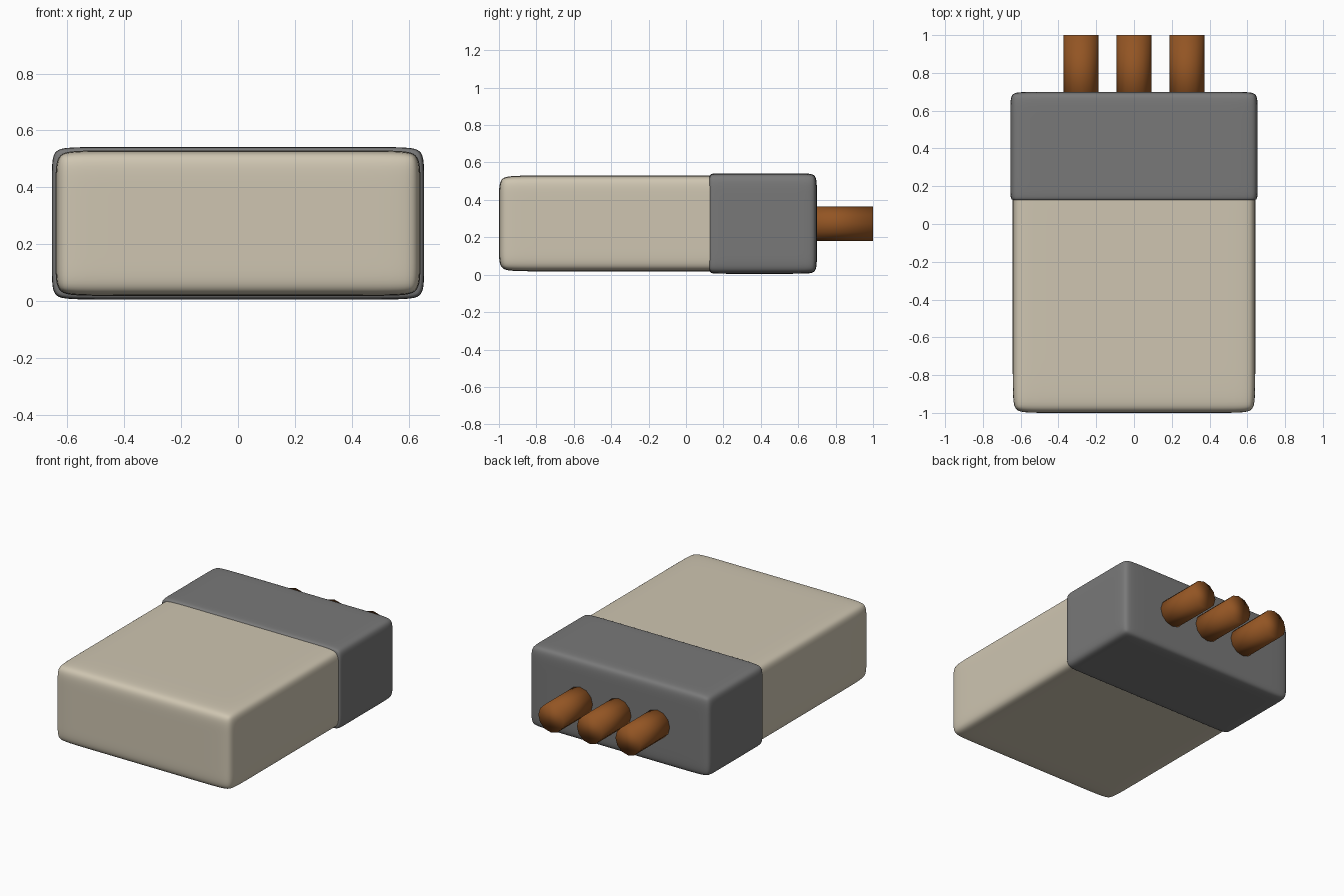
import bpy
import bmesh
from math import pi
from mathutils import Matrix, Vector

default = bpy.data.objects.get("Cube")
if default:
    bpy.data.objects.remove(default, do_unlink=True)


def make_material(name, color):
    mat = bpy.data.materials.new(name)
    mat.use_nodes = True
    mat.diffuse_color = color
    bsdf = mat.node_tree.nodes["Principled BSDF"]
    bsdf.inputs["Base Color"].default_value = color
    bsdf.inputs["Roughness"].default_value = 0.6
    return mat


def add_object(name, bm, mat):
    for face in bm.faces:
        face.smooth = True
    mesh = bpy.data.meshes.new(name)
    bm.to_mesh(mesh)
    bm.free()
    mesh.materials.append(mat)
    obj = bpy.data.objects.new(name, mesh)
    bpy.context.collection.objects.link(obj)
    return obj


def soft_box(name, low, high, low_margin, high_margin, mat):
    """Box with supporting edge loops, softened by subdivision."""
    low, high = Vector(low), Vector(high)
    bm = bmesh.new()
    bmesh.ops.create_cube(bm, size=1)
    bmesh.ops.scale(bm, vec=high - low, verts=bm.verts)
    bmesh.ops.translate(bm, vec=(low + high) / 2, verts=bm.verts)
    for axis in range(3):
        normal = Vector((0, 0, 0))
        normal[axis] = 1
        for cut in (low[axis] + low_margin[axis], high[axis] - high_margin[axis]):
            bmesh.ops.bisect_plane(
                bm, geom=bm.verts[:] + bm.edges[:] + bm.faces[:],
                plane_co=normal * cut, plane_no=normal)
    obj = add_object(name, bm, mat)
    subsurf = obj.modifiers.new("soften", "SUBSURF")
    subsurf.levels = subsurf.render_levels = 3
    return obj


cream = make_material("warm cream", (0.62, 0.56, 0.44, 1))
grey = make_material("mid grey", (0.19, 0.19, 0.19, 1))
copper = make_material("copper brown", (0.29, 0.09, 0.017, 1))

# Main housing and the slightly larger sleeve around its back end
soft_box("housing", (-0.642, -1, 0.018), (0.642, 0.3, 0.53),
         (0.11, 0.12, 0.1), (0.11, 0.05, 0.1), cream)
soft_box("rear_sleeve", (-0.655, 0.122, 0.005), (0.655, 0.7, 0.542),
         (0.1, 0.025, 0.09), (0.1, 0.07, 0.09), grey)

# Three contact pins, smooth shaded over few sides
for label, x in (("left", 0.28), ("middle", 0), ("right", -0.28)):
    bm = bmesh.new()
    bmesh.ops.create_cone(
        bm, cap_ends=True, segments=12, radius1=0.092, radius2=0.092, depth=0.4,
        matrix=Matrix.Translation((x, 0.8, 0.273)) @ Matrix.Rotation(pi / 2, 4, "X"))
    add_object(label + "_pin", bm, copper)
